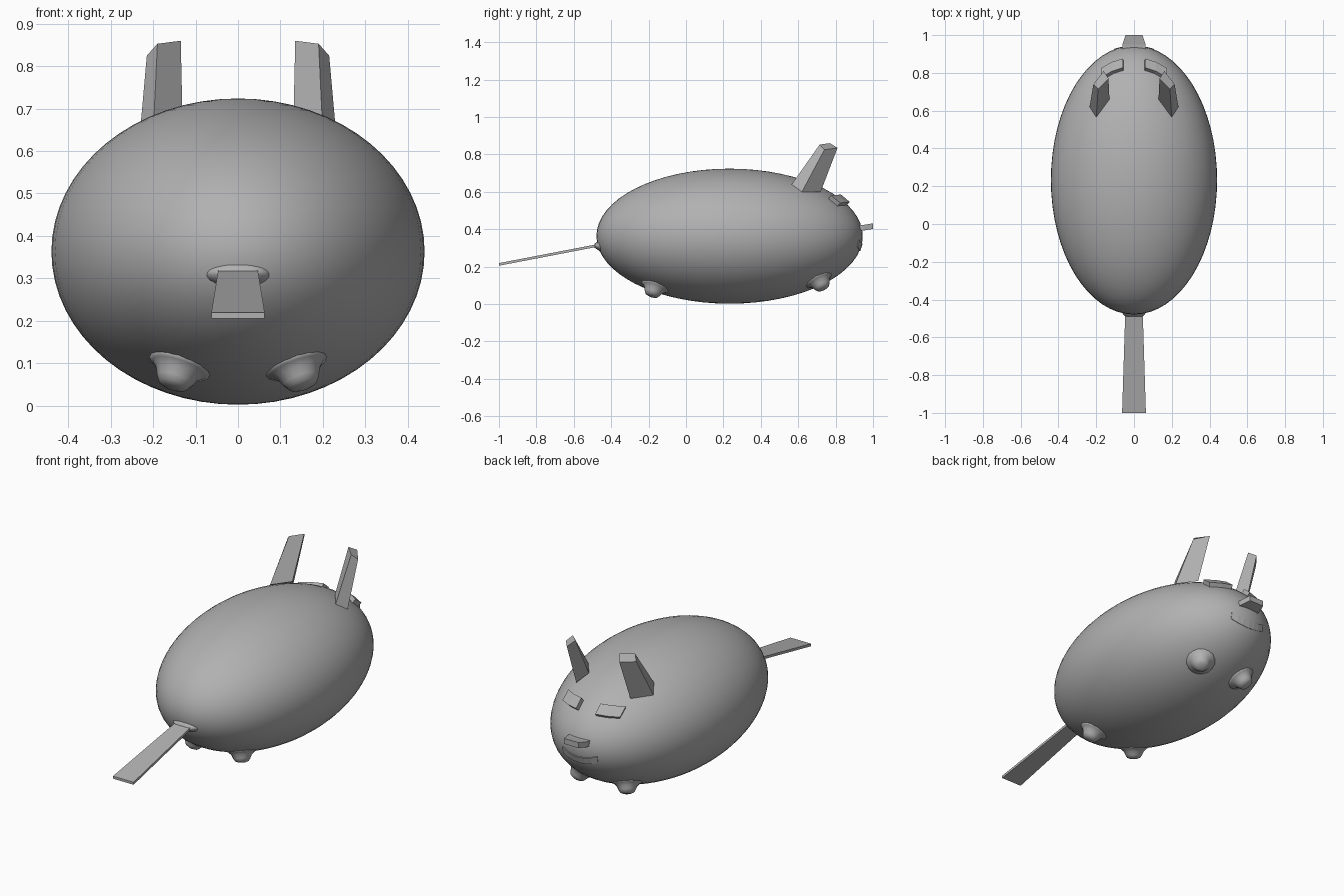
import bpy, bmesh, math
from mathutils import Vector

if "Cube" in bpy.data.objects:
    bpy.data.objects.remove(bpy.data.objects["Cube"])

C = Vector((0, 0.233, 0.363))      # body centre
R = Vector((0.44, 0.712, 0.361))   # body radii

grey = bpy.data.materials.new("plain grey")
grey.diffuse_color = (0.44, 0.44, 0.44, 1)
grey.use_nodes = True
grey.node_tree.nodes["Principled BSDF"].inputs["Base Color"].default_value = grey.diffuse_color


def make(name, verts, faces, smooth=False):
    me = bpy.data.meshes.new(name)
    bm = bmesh.new()
    vs = [bm.verts.new(v) for v in verts]
    for f in faces:
        bm.faces.new([vs[i] for i in f])
    bmesh.ops.recalc_face_normals(bm, faces=bm.faces)
    for f in bm.faces:
        f.smooth = smooth
    bm.to_mesh(me)
    bm.free()
    me.materials.append(grey)
    ob = bpy.data.objects.new(name, me)
    bpy.context.collection.objects.link(ob)
    return ob


def loft(name, rings, smooth=False):
    """Skin a list of equal-sized rings and cap both ends."""
    n = len(rings[0])
    verts = [v for r in rings for v in r]
    faces = [list(range(n)), list(range(len(verts) - n, len(verts)))]
    for k in range(len(rings) - 1):
        for i in range(n):
            j = (i + 1) % n
            faces.append([k * n + i, k * n + j, (k + 1) * n + j, (k + 1) * n + i])
    return make(name, verts, faces, smooth)


def normal(p):
    d = p - C
    return Vector([d[i] / R[i] ** 2 for i in range(3)]).normalized()


def on_body(p):
    """Push a point onto the body surface, away from the centre."""
    d = p - C
    return C + d / math.sqrt(sum((d[i] / R[i]) ** 2 for i in range(3)))


def face_point(x, z):
    """Point of the body surface on the head (+y) end."""
    t = 1 - (x / R.x) ** 2 - ((z - C.z) / R.z) ** 2
    return Vector((x, C.y + R.y * math.sqrt(t), z))


def plate(name, path, half, out):
    """Bent strip that follows the body surface."""
    rings = []
    for x, z in path:
        a, b = face_point(x, z - half), face_point(x, z + half)
        na, nb = normal(a), normal(b)
        rings.append([a - na * 0.015, a + na * out, b + nb * out, b - nb * 0.015])
    return loft(name, rings)


# body
bpy.ops.mesh.primitive_uv_sphere_add(segments=64, ring_count=32, radius=1)
body = bpy.context.object
body.name = "body"
for v in body.data.vertices:
    v.co = Vector([C[i] + R[i] * v.co[i] for i in range(3)])
body.data.materials.append(grey)
bpy.ops.object.shade_smooth()

# ears, eyes and feet on both sides
for s, side in ((-1, "left"), (1, "right")):
    base = [(0.13, 0.66, 0.64), (0.20, 0.565, 0.64), (0.235, 0.62, 0.60), (0.165, 0.72, 0.60)]
    tip = [(0.135, 0.77, 0.86), (0.19, 0.715, 0.853), (0.215, 0.74, 0.825), (0.16, 0.81, 0.835)]
    loft(side + "_ear", [[(s * x, y, z) for x, y, z in r] for r in (base, tip)])

    plate(side + "_eye", [(s * (0.055 + 0.055 * i), 0.548 - 0.002 * i) for i in range(3)],
          0.019, 0.024)

    # feet rise softly out of the body
    for y, part in ((-0.17, "_back_foot"), (0.715, "_front_foot")):
        t = 1 - (0.14 / R.x) ** 2 - ((y - C.y) / R.y) ** 2
        p = Vector((s * 0.14, y, C.z - R.z * math.sqrt(t)))
        n = normal(p)
        u = n.cross(Vector((1, 0, 0))).normalized()
        w = n.cross(u)
        rings = []
        for r, h in ((0.085, -0.004), (0.066, 0.004), (0.052, 0.016), (0.044, 0.033),
                     (0.035, 0.046), (0.018, 0.052)):
            rings.append([on_body(p + (u * math.cos(a) + w * math.sin(a)) * r) + n * h
                          for a in [math.tau * i / 16 for i in range(16)]])
        loft(side + part, rings, True)

# nose
loft("nose", [[(-w, y, a), (w, y, a), (w, y, b), (-w, y, b)]
              for w, y, a, b in ((0.065, 0.90, 0.39, 0.42), (0.061, 0.95, 0.393, 0.423),
                                 (0.045, 1.0, 0.402, 0.432))])

# smiling mouth, nearly flush with the face
plate("mouth", [(0.105 * i / 3, 0.303 + 0.022 * (i / 3) ** 2) for i in range(-3, 4)], 0.018, 0.004)

# smooth tail root
loft("tail_root", [[(rx * math.cos(a), y, 0.312 + rz * math.sin(a))
                    for a in [math.tau * i / 24 for i in range(24)]]
                   for rx, rz, y in ((0.10, 0.05, -0.435), (0.065, 0.025, -0.468),
                                     (0.047, 0.010, -0.49))], True)

# flat tail
loft("tail", [[(-w, y, z - 0.007), (w, y, z - 0.007), (w, y, z + 0.007), (-w, y, z + 0.007)]
              for w, y, z in ((0.045, -0.44, 0.32), (0.047, -0.49, 0.310), (0.063, -1.0, 0.212))])
